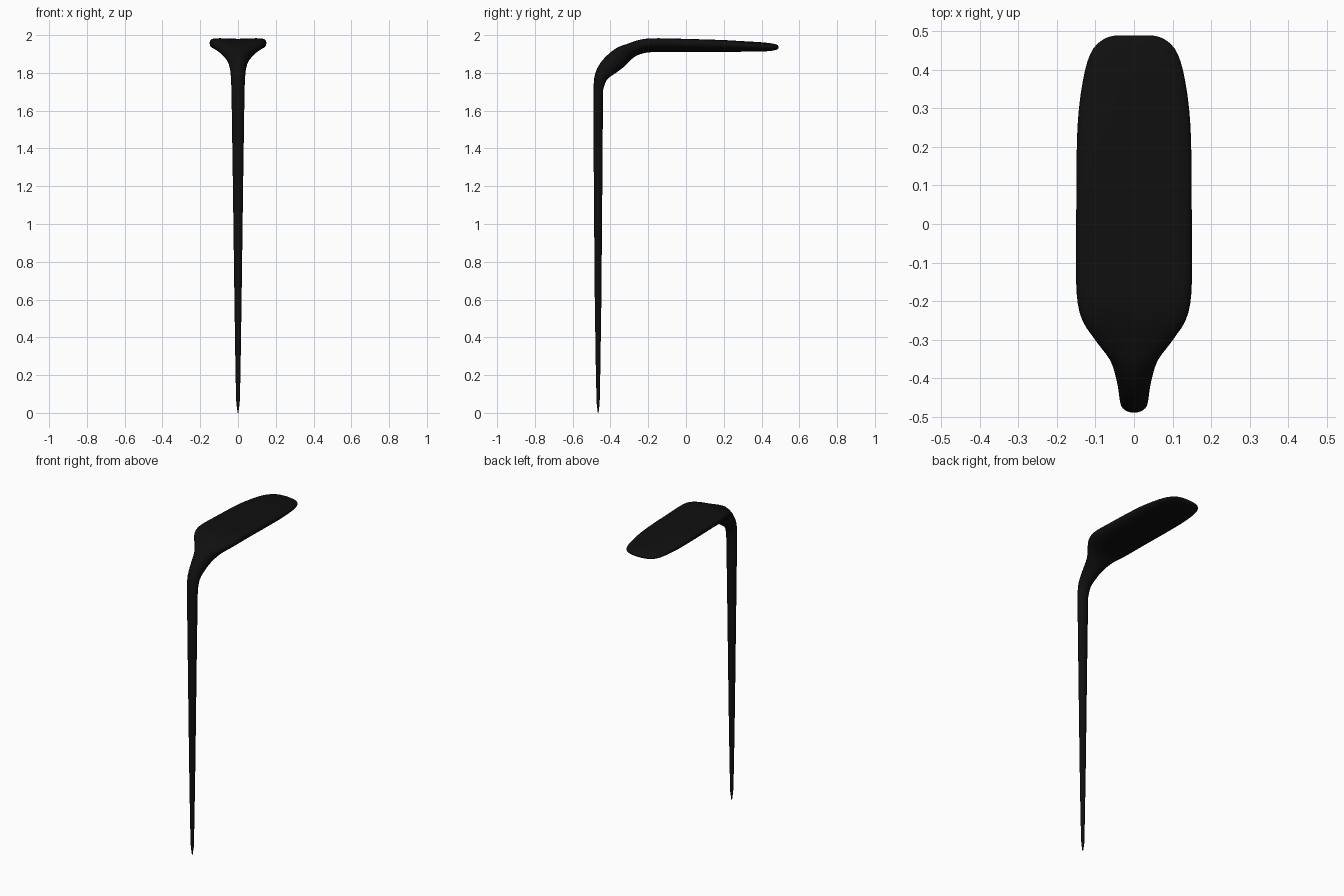
import bpy, bmesh, math

if "Cube" in bpy.data.objects:
    bpy.data.objects.remove(bpy.data.objects["Cube"])

# Sections: outer (y, z), inner (y, z), half width, top dip, squareness
S = [
    (-.467, 0, -.463, 0, .002, 0, 2),
    (-.473, .05, -.457, .05, .009, 0, 2),
    (-.477, .20, -.454, .20, .013, 0, 2),
    (-.483, .60, -.448, .60, .019, 0, 2),
    (-.488, 1.2, -.443, 1.2, .027, 0, 2),
    (-.490, 1.6, -.440, 1.6, .033, 0, 2),
    (-.490, 1.72, -.439, 1.71, .035, 0, 2),
    (-.480, 1.80, -.418, 1.765, .038, 0, 2),
    (-.440, 1.87, -.368, 1.802, .045, 0, 2),
    (-.375, 1.932, -.325, 1.835, .062, .004, 2.1),
    (-.320, 1.963, -.285, 1.875, .098, .012, 2.2),
    (-.255, 1.99, -.245, 1.898, .134, .018, 2.3),
    (-.18, 2.0, -.18, 1.91, .149, .02, 2.4),
    (-.05, 1.997, -.05, 1.911, .15, .018, 2.4),
    (.18, 1.986, .18, 1.911, .149, .012, 2.4),
    (.30, 1.975, .30, 1.912, .143, .007, 2.3),
    (.40, 1.965, .40, 1.913, .127, .003, 2.2),
    (.455, 1.956, .455, 1.917, .106, 0, 2),
    (.482, 1.949, .482, 1.924, .075, 0, 2),
    (.490, 1.941, .490, 1.932, .045, 0, 2),
]
N, STEPS = 32, 3


def blend(a, b, c, d, t):
    # Catmull-Rom curve between sections
    return [.5 * (2*q + (r-p)*t + (2*p-5*q+4*r-s)*t*t + (3*q-p-3*r+s)*t**3)
            for p, q, r, s in zip(a, b, c, d)]


def power(v, e):
    return math.copysign(abs(v) ** e, v)


# Smoothly interpolated sections; the straight stem needs no extra ones
rows = []
for i in range(len(S) - 1):
    if i < 6:
        rows.append(S[i])
        continue
    a, d = S[max(i-1, 6)], S[min(i+2, len(S)-1)]
    rows += [blend(a, S[i], S[i+1], d, k/STEPS) for k in range(STEPS)]
rows.append(S[-1])

# Stem, bend and paddle as one loft
bm = bmesh.new()
rings = []
for oy, oz, iy, iz, w, dip, sq in rows:
    ring = []
    hy, hz = (oy-iy)/2, (oz-iz)/2
    h = math.hypot(hy, hz)
    for k in range(N):
        a = 2*math.pi*k/N
        u, v = power(math.cos(a), 2/sq), power(math.sin(a), 2/sq)
        # lift the rims so the upper face is saddle shaped
        f = v
        if v >= 0:
            f -= dip/h * (1 - u*u)
        f += .25 * dip/h * u*u
        ring.append(bm.verts.new((w*u, (oy+iy)/2 + hy*f, (oz+iz)/2 + hz*f)))
    rings.append(ring)
for p, q in zip(rings, rings[1:]):
    for k in range(N):
        j = (k+1) % N
        bm.faces.new((p[k], p[j], q[j], q[k]))
bm.faces.new(rings[0])
bm.faces.new(rings[-1])
bmesh.ops.recalc_face_normals(bm, faces=bm.faces)
for f in bm.faces:
    f.smooth = True

mesh = bpy.data.meshes.new("paddle_and_stem")
bm.to_mesh(mesh)
bm.free()
obj = bpy.data.objects.new("paddle_and_stem", mesh)
bpy.context.collection.objects.link(obj)

# Black finish
mat = bpy.data.materials.new("black")
mat.diffuse_color = (.005, .005, .005, 1)
mat.use_nodes = True
mat.node_tree.nodes["Principled BSDF"].inputs["Base Color"].default_value = mat.diffuse_color
mesh.materials.append(mat)
